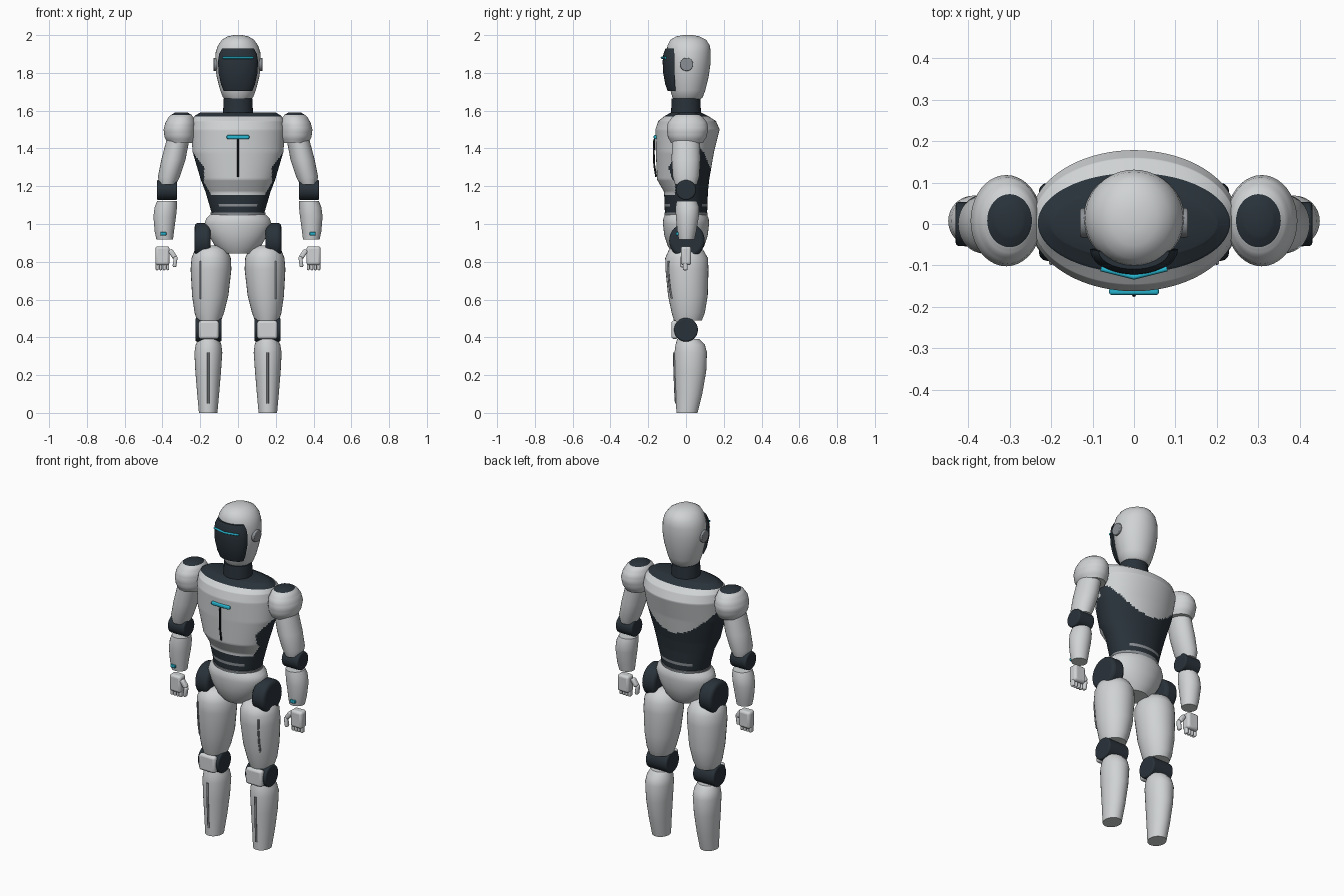
import bpy, bmesh, math
from mathutils import Matrix


def material(name, rgb):
    m = bpy.data.materials.new(name)
    m.diffuse_color = (*rgb, 1)
    return m


SHELL = material("pale shell", (0.63, 0.65, 0.66))
DARK = material("dark graphite", (0.022, 0.032, 0.042))
CYAN = material("cyan light", (0.02, 0.46, 0.62))
GREY = material("mid grey", (0.26, 0.28, 0.30))
BLACK = material("black seam", (0.008, 0.01, 0.012))


def finish(name, bm, mats, bevel=0, angle=40):
    bmesh.ops.recalc_face_normals(bm, faces=bm.faces)
    me = bpy.data.meshes.new(name)
    bm.to_mesh(me)
    bm.free()
    for m in mats:
        me.materials.append(m)
    ob = bpy.data.objects.new(name, me)
    bpy.context.collection.objects.link(ob)
    if bevel:
        b = ob.modifiers.new("bevel", 'BEVEL')
        b.width, b.segments = bevel, 3
    bpy.ops.object.select_all(action='DESELECT')
    bpy.context.view_layer.objects.active = ob
    ob.select_set(True)
    bpy.ops.object.shade_smooth_by_angle(angle=math.radians(angle))
    return ob


def loft(name, stations, mats, segs=32, sub=1, rule=None, half=False):
    """Stack elliptical rings (z, cx, cy, rx, ry); half keeps only the front arc."""
    rows = []
    for a, b in zip(stations, stations[1:]):
        rows += [[p + (q - p) * i / sub for p, q in zip(a, b)] for i in range(sub)]
    rows.append(stations[-1])
    bm = bmesh.new()
    span = math.pi / (segs - 1) if half else 2 * math.pi / segs
    rings = [[bm.verts.new((cx + rx * math.cos(i * span), cy - ry * math.sin(i * span), z))
              for i in range(segs)] for z, cx, cy, rx, ry in rows]
    for lo, hi in zip(rings, rings[1:]):
        for i in range(segs):
            j = (i + 1) % segs
            bm.faces.new((lo[i], lo[j], hi[j], hi[i]))
    bm.faces.new(rings[0])
    bm.faces.new(rings[-1])
    if rule:
        for f in bm.faces:
            f.material_index = rule(f.calc_center_median())
    return finish(name, bm, mats)


def disc(name, x, y, z, radius, width, mat, bevel=0.008):
    """Cylinder whose axis runs along x."""
    bm = bmesh.new()
    m = Matrix.Translation((x, y, z)) @ Matrix.Rotation(math.pi / 2, 4, 'Y')
    bmesh.ops.create_cone(bm, cap_ends=True, segments=40, radius1=radius,
                          radius2=radius, depth=width, matrix=m)
    return finish(name, bm, [mat], bevel)


def box(name, loc, size, mat, bevel, tilt=0):
    bm = bmesh.new()
    m = Matrix.Translation(loc) @ Matrix.Rotation(tilt, 4, 'Y') @ Matrix.Diagonal((*size, 1))
    bmesh.ops.create_cube(bm, size=1, matrix=m)
    return finish(name, bm, [mat], bevel)


def tube(name, pts, radius, mat):
    cu = bpy.data.curves.new(name, 'CURVE')
    cu.dimensions, cu.bevel_depth, cu.bevel_resolution = '3D', radius, 2
    cu.use_fill_caps = True
    sp = cu.splines.new('POLY')
    sp.points.add(len(pts) - 1)
    for p, co in zip(sp.points, pts):
        p.co = (*co, 1)
    cu.materials.append(mat)
    ob = bpy.data.objects.new(name, cu)
    bpy.context.collection.objects.link(ob)


# Head, visor, brow light and neck
loft("head", [(1.655, 0, 0.005, 0.06, 0.065), (1.67, 0, 0.008, 0.08, 0.08),
              (1.71, 0, 0.01, 0.095, 0.093), (1.78, 0, 0.012, 0.113, 0.108),
              (1.85, 0, 0.014, 0.122, 0.116), (1.91, 0, 0.014, 0.118, 0.117),
              (1.945, 0, 0.014, 0.106, 0.112), (1.975, 0, 0.012, 0.085, 0.095),
              (1.993, 0, 0.01, 0.055, 0.062), (2.0, 0, 0.01, 0.022, 0.025)], [SHELL], 40)
loft("visor", [(1.705, 0, -0.055, 0.076, 0.043), (1.74, 0, -0.058, 0.09, 0.052),
               (1.80, 0, -0.06, 0.103, 0.061), (1.86, 0, -0.06, 0.106, 0.064),
               (1.90, 0, -0.062, 0.1, 0.058), (1.928, 0, -0.065, 0.085, 0.044)],
     [DARK], 28, half=True)
tube("brow_light", [(-0.08, -0.108, 1.88), (0, -0.128, 1.88), (0.08, -0.108, 1.88)], 0.006, CYAN)
loft("neck", [(1.57, 0, 0, 0.08, 0.08), (1.665, 0, 0, 0.076, 0.076)], [DARK])


# Torso: pale chest and upper back over a dark core
def torso_colour(c):
    x = abs(c.x)
    if c.z > 1.568:
        return 1
    if 1.094 < c.z < 1.106 and x < 0.1:
        return 2
    if c.y < 0:
        edge = 0.18 + max(0, c.z - 1.30) * 0.75 - max(0, 1.22 - c.z) * 0.6
        return 0 if c.z > 1.155 and x < edge else 1
    return 0 if c.z > 1.29 + 0.15 * (x / 0.24) ** 2 else 1


loft("torso", [(1.06, 0, 0, 0.14, 0.112), (1.17, 0, 0, 0.172, 0.116),
               (1.235, 0, -0.015, 0.197, 0.138), (1.38, 0, -0.006, 0.24, 0.154),
               (1.5, 0, 0.008, 0.25, 0.17), (1.545, 0, 0.006, 0.243, 0.153),
               (1.572, 0, 0.002, 0.23, 0.115), (1.59, 0, 0, 0.2, 0.08)],
     [SHELL, DARK, GREY], 128, 14, torso_colour)
box("chest_light", (0, -0.162, 1.46), (0.12, 0.018, 0.02), CYAN, 0.006)
tube("chest_seam", [(0, -0.168, 1.45), (0, -0.171, 1.38), (0, -0.168, 1.31),
                    (0, -0.158, 1.25)], 0.005, BLACK)
loft("waist_ring", [(1.04, 0, 0, 0.142, 0.112), (1.062, 0, 0, 0.146, 0.115)], [GREY], 48)
loft("pelvis", [(0.845, 0, 0, 0.08, 0.07), (0.88, 0, 0, 0.12, 0.095), (0.94, 0, 0, 0.155, 0.115),
                (1.0, 0, 0, 0.178, 0.122), (1.03, 0, 0, 0.168, 0.12),
                (1.05, 0, 0, 0.147, 0.11)], [SHELL], 48)

for s, side in ((-1, "right"), (1, "left")):
    def limb(name, stations, mats=(SHELL,), **kw):
        loft(f"{name}_{side}", [(z, s * x, y, rx, ry) for z, x, y, rx, ry in stations], mats, **kw)

    disc(f"ear_{side}", s * 0.119, 0.003, 1.845, 0.035, 0.022, GREY, 0.004)

    # Arm
    limb("shoulder", [(1.43, 0.305, 0.005, 0.068, 0.085), (1.46, 0.307, 0.006, 0.082, 0.102),
                      (1.50, 0.308, 0.008, 0.086, 0.11), (1.535, 0.305, 0.008, 0.08, 0.104),
                      (1.565, 0.302, 0.008, 0.066, 0.083), (1.578, 0.3, 0.008, 0.054, 0.064),
                      (1.591, 0.3, 0.008, 0.032, 0.036)], (SHELL, DARK), segs=40, sub=3,
         rule=lambda c: int(c.z > 1.577))
    limb("upper_arm", [(1.21, 0.372, 0, 0.045, 0.058), (1.25, 0.366, 0, 0.058, 0.07),
                       (1.34, 0.342, 0, 0.064, 0.076), (1.45, 0.317, 0, 0.06, 0.074)])
    disc(f"elbow_{side}", s * 0.376, 0, 1.18, 0.053, 0.108, DARK)
    limb("forearm", [(0.918, 0.388, 0.003, 0.044, 0.042), (0.96, 0.39, 0.004, 0.051, 0.05),
                     (1.04, 0.388, 0.007, 0.06, 0.061), (1.09, 0.382, 0.007, 0.059, 0.062),
                     (1.122, 0.376, 0.004, 0.052, 0.054)])
    box(f"wrist_light_{side}", (s * 0.395, -0.046, 0.948), (0.032, 0.016, 0.018), CYAN, 0.004)

    # Hand
    box(f"palm_{side}", (s * 0.4, 0, 0.832), (0.075, 0.055, 0.1), SHELL, 0.014)
    for i in range(4):
        box(f"finger_{i + 1}_{side}", (s * (0.372 + 0.0187 * i), -0.004, 0.775),
            (0.016, 0.026, 0.04), SHELL, 0.006)
    box(f"thumb_base_{side}", (s * 0.347, -0.012, 0.842), (0.026, 0.03, 0.05), SHELL, 0.009, s * 0.6)
    box(f"thumb_tip_{side}", (s * 0.333, -0.018, 0.8), (0.02, 0.026, 0.058), SHELL, 0.008, -s * 0.15)

    # Leg
    disc(f"hip_{side}", s * 0.187, 0.005, 0.912, 0.094, 0.085, DARK, 0.02)
    limb("thigh", [(0.49, 0.153, 0.01, 0.064, 0.074), (0.53, 0.152, 0.012, 0.078, 0.088),
                   (0.62, 0.147, 0.01, 0.096, 0.105), (0.76, 0.143, 0.005, 0.108, 0.114),
                   (0.82, 0.142, 0.003, 0.104, 0.113), (0.865, 0.143, 0, 0.085, 0.09),
                   (0.885, 0.145, 0, 0.05, 0.055)])
    tube(f"thigh_seam_{side}", [(s * 0.2, -0.092, 0.805), (s * 0.2, -0.094, 0.74),
                                (s * 0.2, -0.086, 0.66), (s * 0.2, -0.075, 0.605)], 0.005, GREY)
    disc(f"knee_{side}", s * 0.156, 0, 0.44, 0.063, 0.138, DARK)
    box(f"knee_plate_{side}", (s * 0.155, -0.06, 0.44), (0.108, 0.035, 0.098), SHELL, 0.014)
    limb("shin", [(0, 0.158, 0.005, 0.049, 0.056), (0.1, 0.158, 0.016, 0.058, 0.07),
                  (0.22, 0.158, 0.024, 0.068, 0.083), (0.32, 0.157, 0.025, 0.074, 0.086),
                  (0.36, 0.156, 0.022, 0.068, 0.078), (0.392, 0.155, 0.012, 0.055, 0.058)])
    tube(f"shin_seam_{side}", [(s * 0.158, -0.063, 0.32), (s * 0.158, -0.061, 0.22),
                               (s * 0.158, -0.056, 0.1), (s * 0.158, -0.053, 0.05)], 0.006, GREY)
